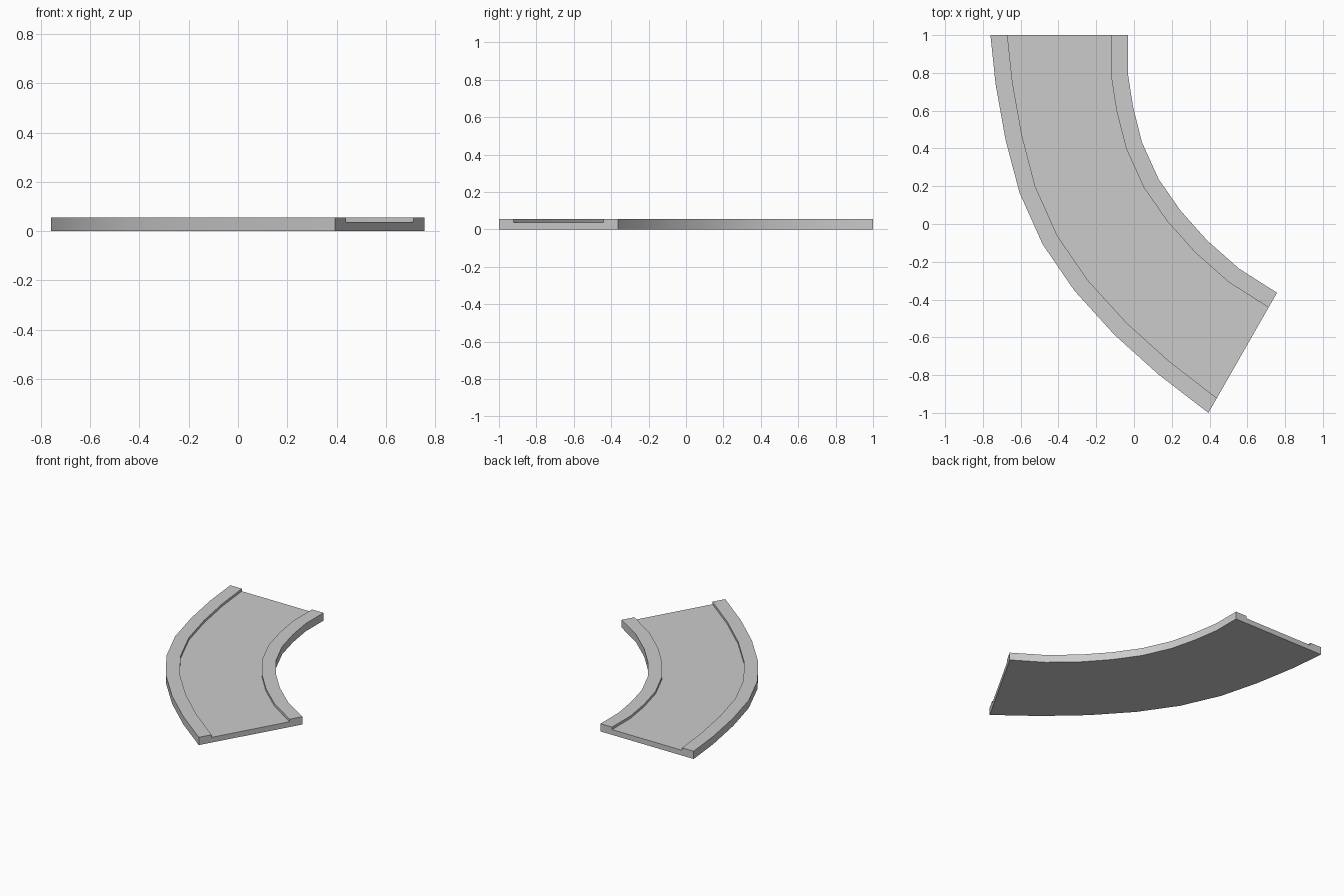
import bpy, bmesh
from mathutils import Vector
from math import radians

if "Cube" in bpy.data.objects:
    bpy.data.objects.remove(bpy.data.objects["Cube"])

# Plan outlines of the bend, from the back end to the front-right end
OUTER = [(-.76, 1), (-.733, .742), (-.68, .445), (-.606, .165), (-.484, -.107),
         (-.316, -.352), (-.105, -.585), (.13, -.797), (.394, -1)]
INNER = [(-.033, 1), (-.033, .8), (-.005, .62), (.042, .433), (.13, .238),
         (.247, .07), (.387, -.087), (.557, -.237), (.757, -.364)]
TOP, DECK, KERB = .055, .037, .09   # kerb height, deck height, kerb width


def section(o, i):
    """Closed channel cross-section between an outer and an inner edge point."""
    o, i = Vector(o), Vector(i)
    step = (i - o).normalized() * KERB
    a, b = o + step, i - step
    return [(*p, z) for p, z in ((o, 0), (o, TOP), (a, TOP), (a, DECK),
                                 (b, DECK), (b, TOP), (i, TOP), (i, 0))]


# Sweep the channel section along the bend
bm = bmesh.new()
rings = [[bm.verts.new(p) for p in section(o, i)] for o, i in zip(OUTER, INNER)]
for r, s in zip(rings, rings[1:]):
    for k in range(8):
        n = (k + 1) % 8
        bm.faces.new((r[k], r[n], s[n], s[k]))

# End caps
bm.faces.new(rings[0])
bm.faces.new(rings[-1])
bmesh.ops.recalc_face_normals(bm, faces=bm.faces)

mesh = bpy.data.meshes.new("curved_track")
bm.to_mesh(mesh)
bm.free()
track = bpy.data.objects.new("curved_track", mesh)
bpy.context.collection.objects.link(track)
bpy.context.view_layer.objects.active = track
track.select_set(True)
bpy.ops.object.shade_smooth_by_angle(angle=radians(30))
